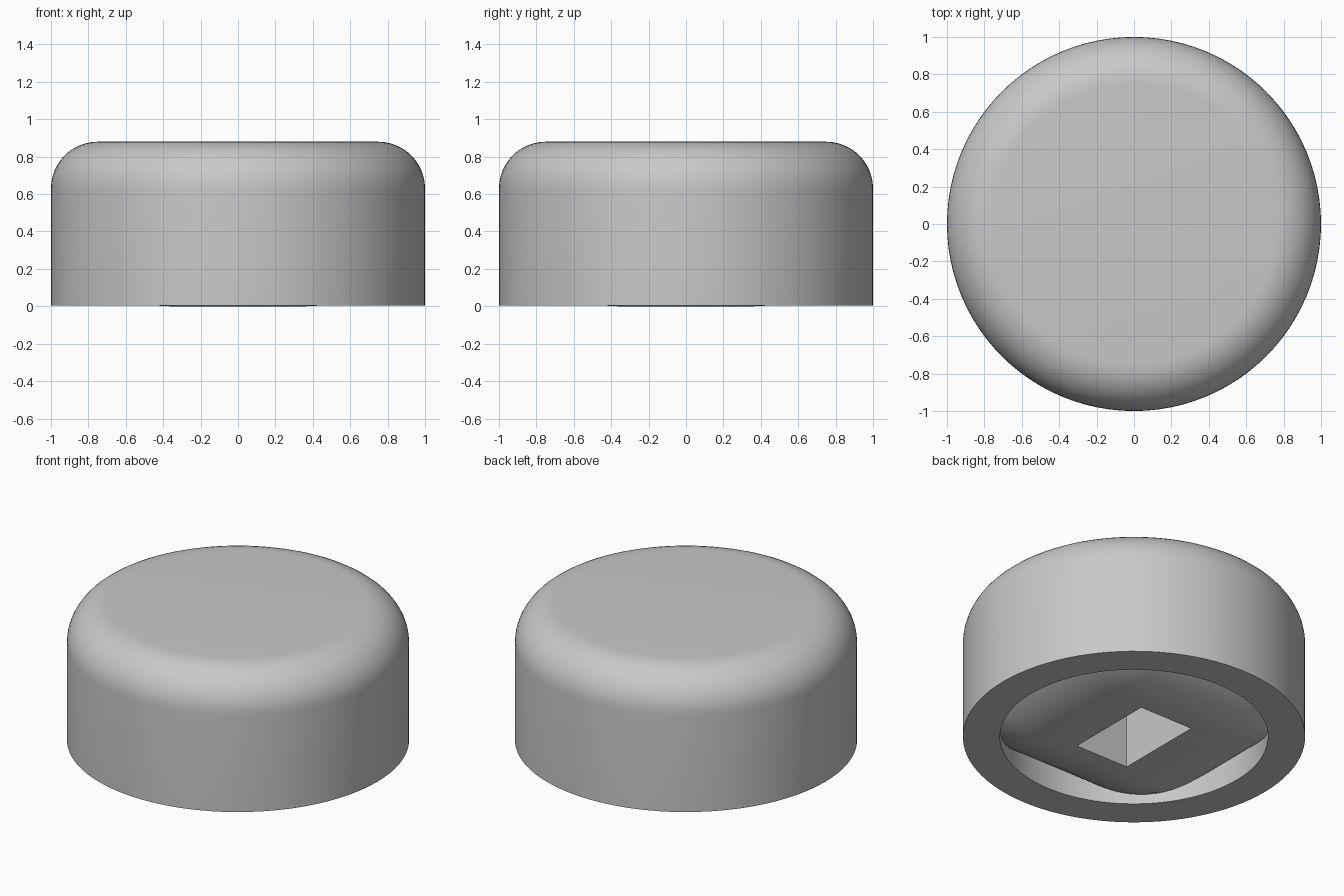
import bpy, bmesh, math
from mathutils import Matrix, Vector

default = bpy.data.objects.get("Cube")
if default:
    bpy.data.objects.remove(default, do_unlink=True)

grey = bpy.data.materials.new("light_grey")
grey.use_nodes = True
COLOR = (0.58, 0.58, 0.58, 1)
grey.diffuse_color = COLOR
grey.node_tree.nodes["Principled BSDF"].inputs["Base Color"].default_value = COLOR

SIDES = 96
HEIGHT, FILLET = 0.88, 0.25
BORE, BORE_TOP = 0.784, 0.66
RIM_Z = 0.003


def make_object(name, bm):
    bmesh.ops.recalc_face_normals(bm, faces=bm.faces)
    mesh = bpy.data.meshes.new(name)
    bm.to_mesh(mesh)
    bm.free()
    mesh.materials.append(grey)
    obj = bpy.data.objects.new(name, mesh)
    bpy.context.collection.objects.link(obj)
    return obj


def activate(obj):
    bpy.ops.object.select_all(action='DESELECT')
    obj.select_set(True)
    bpy.context.view_layer.objects.active = obj


def smooth(obj):
    activate(obj)
    bpy.ops.object.shade_smooth_by_angle(angle=math.radians(30))


def box(size, z_mid):
    bm = bmesh.new()
    matrix = Matrix.Translation((0, 0, z_mid)) @ Matrix.Diagonal((*size, 1))
    bmesh.ops.create_cube(bm, size=1, matrix=matrix)
    return bm


def apply_boolean(target, cutter, operation):
    cutter.hide_render = True
    mod = target.modifiers.new(operation.lower(), 'BOOLEAN')
    mod.operation, mod.object, mod.solver = operation, cutter, 'EXACT'
    activate(target)
    bpy.ops.object.modifier_apply(modifier=mod.name)
    bpy.data.objects.remove(cutter, do_unlink=True)


# Cap: lathed shell with a rounded top edge and a bore open at the bottom
profile = [(0, BORE_TOP), (BORE, BORE_TOP), (BORE, RIM_Z), (1, RIM_Z)]
for i in range(13):
    a = math.pi / 2 * i / 12
    profile.append((1 - FILLET + FILLET * math.cos(a),
                    HEIGHT - FILLET + FILLET * math.sin(a)))
profile.append((0, HEIGHT))
bm = bmesh.new()
verts = [bm.verts.new((r, 0, z)) for r, z in profile]
edges = [bm.edges.new(pair) for pair in zip(verts, verts[1:])]
bmesh.ops.spin(bm, geom=verts + edges, cent=(0, 0, 0), axis=(0, 0, 1),
               angle=2 * math.pi, steps=SIDES, use_duplicate=False)
bmesh.ops.remove_doubles(bm, verts=bm.verts, dist=0.0005)
smooth(make_object("cap", bm))

# Insert: heavily rounded block trimmed to the bore, flat at the bottom
HALF, ROUND = 0.98, 0.62
bm = box((2 * HALF,) * 3, HALF)
bmesh.ops.bevel(bm, geom=list(bm.edges), offset=ROUND, offset_type='OFFSET',
                segments=16, profile=0.5, affect='EDGES')
insert = make_object("insert", bm)

bm = bmesh.new()
bmesh.ops.create_cone(bm, cap_ends=True, segments=SIDES, radius1=BORE + 0.006,
                      radius2=BORE + 0.006, depth=1,
                      matrix=Matrix.Translation((0, 0, BORE_TOP + 0.01 - 0.5)))
apply_boolean(insert, make_object("bore_trim", bm), 'INTERSECT')

# Rectangular shaft socket in the middle of the insert
apply_boolean(insert, make_object("socket_cutter", box((0.38, 0.585, 1), 0)), 'DIFFERENCE')
smooth(insert)
